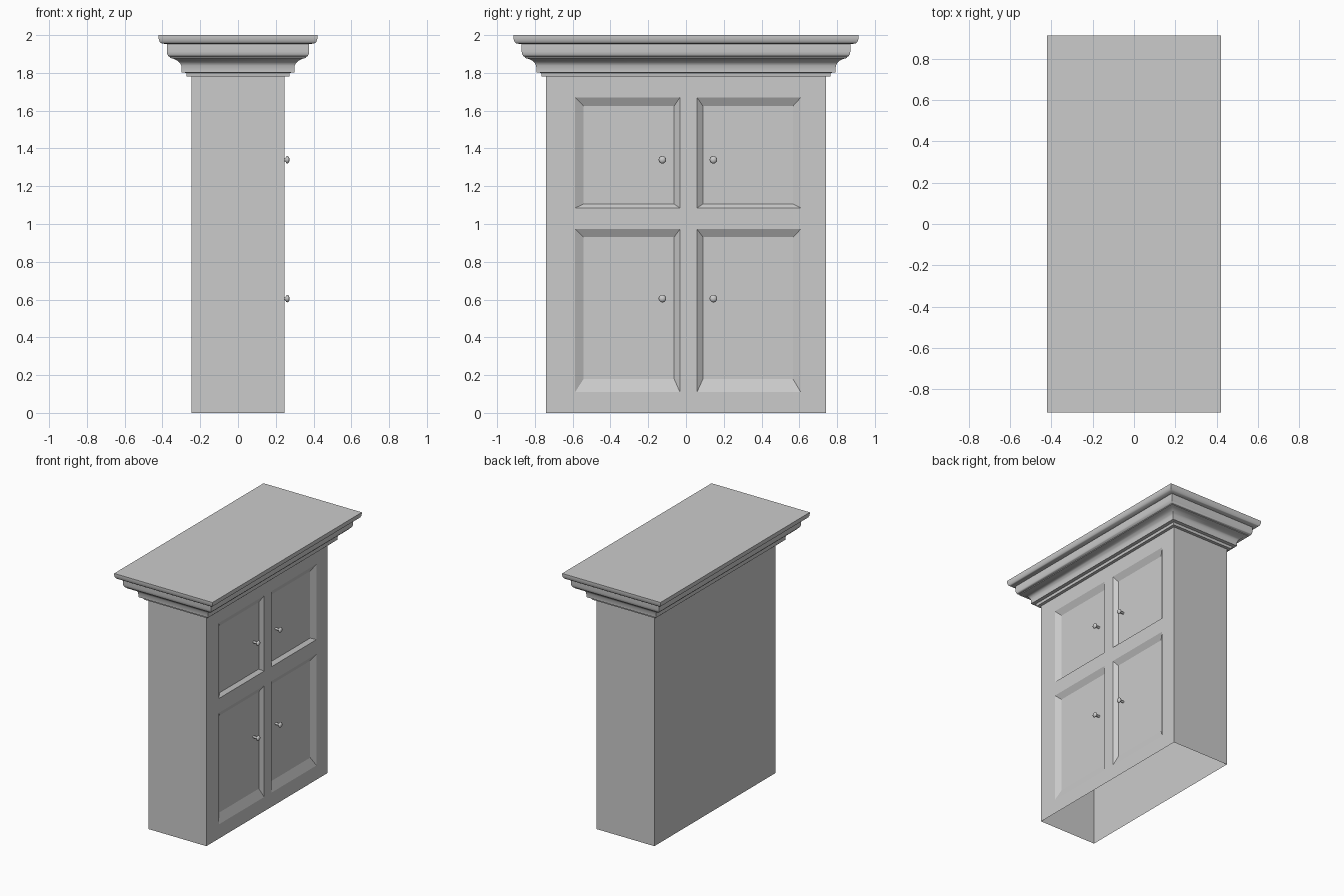
import bpy, bmesh, math

if "Cube" in bpy.data.objects:
    bpy.data.objects.remove(bpy.data.objects["Cube"])

HX, HY = 0.247, 0.74      # half width and half length of the body
FLOOR = HX - 0.025        # recessed panel depth plane


def finish(name, bm, smooth=None):
    bmesh.ops.remove_doubles(bm, verts=bm.verts, dist=1e-5)
    mesh = bpy.data.meshes.new(name)
    bm.to_mesh(mesh)
    bm.free()
    ob = bpy.data.objects.new(name, mesh)
    bpy.context.collection.objects.link(ob)
    if smooth:
        bpy.ops.object.select_all(action='DESELECT')
        ob.select_set(True)
        bpy.context.view_layer.objects.active = ob
        bpy.ops.object.shade_smooth_by_angle(angle=math.radians(smooth))
    return ob


def quad(bm, pts):
    return bm.faces.new([bm.verts.new(p) for p in pts])


# Carcass: three plain walls, open underneath
bm = bmesh.new()
corners = [(HX, HY), (-HX, HY), (-HX, -HY), (HX, -HY)]
for (x0, y0), (x1, y1) in zip(corners, corners[1:]):
    quad(bm, [(x0, y0, 1.8), (x0, y0, 0), (x1, y1, 0), (x1, y1, 1.8)][::-1])
bmesh.ops.remove_doubles(bm, verts=bm.verts, dist=1e-5)
bmesh.ops.recalc_face_normals(bm, faces=bm.faces)
# an open strip has no inside, so orient by position
for f in bm.faces:
    f.normal_update()
    c = f.calc_center_median()
    if f.normal.x * c.x + f.normal.y * c.y < 0:
        f.normal_flip()
finish("carcass", bm)

# Door face: grid of flat cells, four of them sunk as bevelled panels
ys = [-HY, -0.587, -0.032, 0.058, 0.608, HY]
zs = [0, 0.11, 0.973, 1.085, 1.67, 1.8]
inner_y = {1: (-0.542, -0.063), 3: (0.09, 0.566)}
inner_z = {1: (0.18, 0.93), 3: (1.106, 1.624)}


def rect(x, y0, y1, z0, z1):
    return [(x, y0, z0), (x, y1, z0), (x, y1, z1), (x, y0, z1)]


bm = bmesh.new()
for i in range(5):
    for j in range(5):
        outer = rect(HX, ys[i], ys[i + 1], zs[j], zs[j + 1])
        if i in inner_y and j in inner_z:
            inner = rect(FLOOR, *inner_y[i], *inner_z[j])
            quad(bm, inner)
            for k in range(4):
                n = (k + 1) % 4
                quad(bm, [outer[k], outer[n], inner[n], inner[k]])
        else:
            quad(bm, outer)
finish("panelled_doors", bm)

# Crown moulding: profile of (overhang, height) mitred around the body
profile = [(0.0, 1.78), (0.024, 1.78), (0.027, 1.80), (0.052, 1.803),
           (0.053, 1.838), (0.060, 1.852), (0.074, 1.865), (0.092, 1.874),
           (0.112, 1.879), (0.112, 1.884), (0.121, 1.888), (0.127, 1.898),
           (0.130, 1.912), (0.130, 1.952), (0.158, 1.956), (0.166, 1.962),
           (0.171, 1.973), (0.174, 1.987), (0.174, 2.0)]
bm = bmesh.new()
rings = []
for o, z in profile:
    x, y = HX + o, HY + o
    rings.append([bm.verts.new(p) for p in
                  [(-x, -y, z), (x, -y, z), (x, y, z), (-x, y, z)]])
for a, b in zip(rings, rings[1:]):
    for k in range(4):
        n = (k + 1) % 4
        bm.faces.new([a[k], a[n], b[n], b[k]])
bm.faces.new(rings[-1])
finish("crown_moulding", bm, 40)

# Knobs: small turned profile of (x, radius)
knob = [(FLOOR, 0.009), (0.246, 0.008), (0.252, 0.010), (0.255, 0.017),
        (0.260, 0.020), (0.266, 0.018), (0.271, 0.011), (0.273, 0.0)]
SIDES = 20
for row, z in (("lower", 0.605), ("upper", 1.34)):
    for side, y in (("left", -0.125), ("right", 0.145)):
        bm = bmesh.new()
        loops = [[bm.verts.new((x, y + r * math.cos(2 * math.pi * k / SIDES),
                                z + r * math.sin(2 * math.pi * k / SIDES)))
                  for k in range(SIDES)] for x, r in knob[:-1]]
        for a, b in zip(loops, loops[1:]):
            for k in range(SIDES):
                n = (k + 1) % SIDES
                bm.faces.new([a[k], a[n], b[n], b[k]])
        tip = bm.verts.new((knob[-1][0], y, z))
        for k in range(SIDES):
            bm.faces.new([loops[-1][k], loops[-1][(k + 1) % SIDES], tip])
        finish(f"knob_{row}_{side}", bm, 50)
